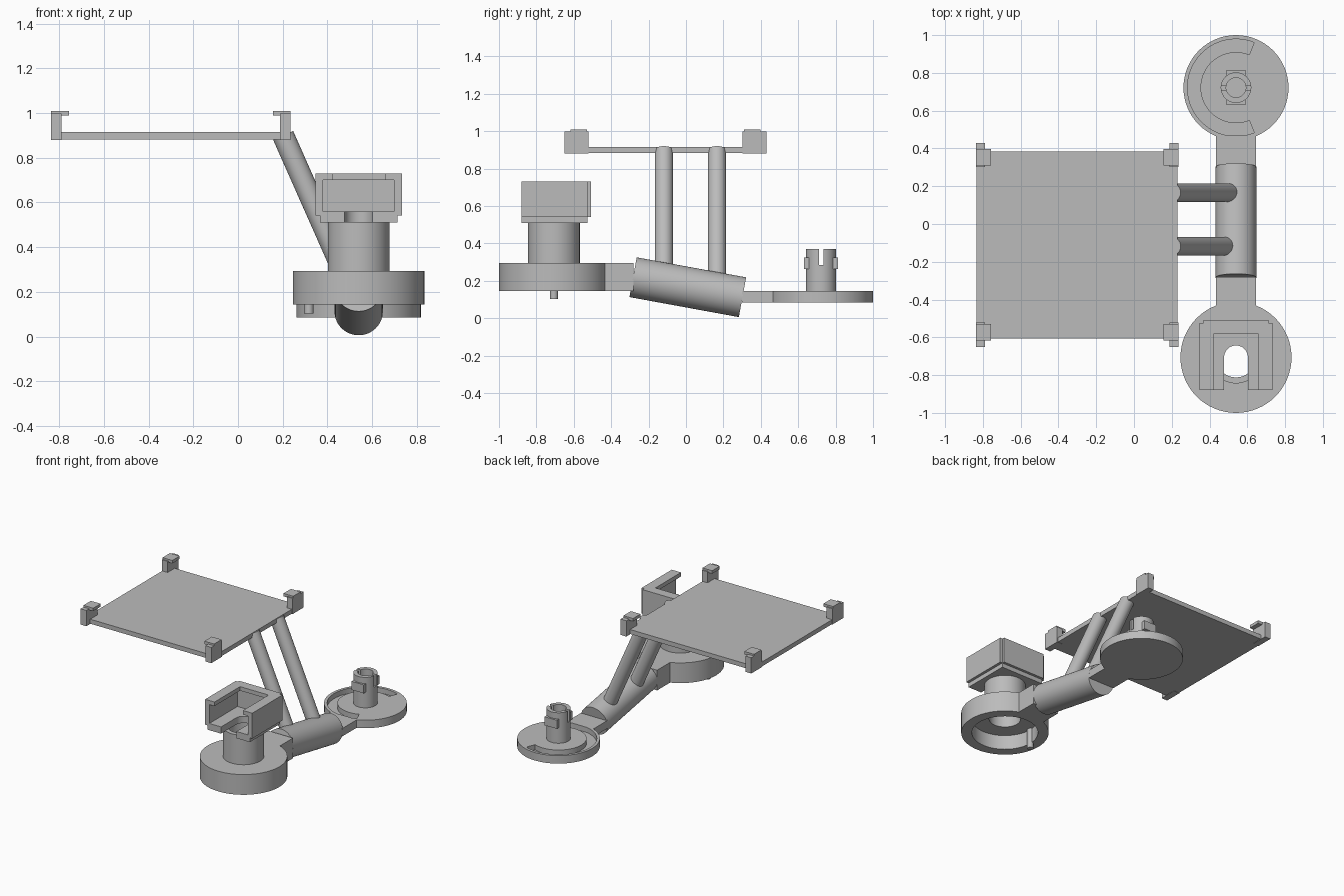
import bpy, bmesh
from math import sin, cos, radians
from mathutils import Vector

if "Cube" in bpy.data.objects:
    bpy.data.objects.remove(bpy.data.objects["Cube"], do_unlink=True)

grey = bpy.data.materials.new("plain grey")
grey.use_nodes = True
colour = (0.5, 0.5, 0.5, 1)
grey.diffuse_color = colour
grey.node_tree.nodes["Principled BSDF"].inputs["Base Color"].default_value = colour


def finish(name, bm):
    bmesh.ops.recalc_face_normals(bm, faces=bm.faces)
    mesh = bpy.data.meshes.new(name)
    bm.to_mesh(mesh)
    bm.free()
    mesh.materials.append(grey)
    obj = bpy.data.objects.new(name, mesh)
    bpy.context.collection.objects.link(obj)
    return obj


def prism(name, outline, z0, z1):
    bm = bmesh.new()
    face = bm.faces.new([bm.verts.new((x, y, z0)) for x, y in outline])
    top = bmesh.ops.extrude_face_region(bm, geom=[face])["geom"]
    verts = [v for v in top if isinstance(v, bmesh.types.BMVert)]
    bmesh.ops.translate(bm, verts=verts, vec=(0, 0, z1 - z0))
    return finish(name, bm)


def box(name, x0, x1, y0, y1, z0, z1):
    return prism(name, [(x0, y0), (x1, y0), (x1, y1), (x0, y1)], z0, z1)


def rod(name, start, end, radius, sides=64):
    start, end = Vector(start), Vector(end)
    axis = end - start
    bm = bmesh.new()
    bmesh.ops.create_cone(bm, cap_ends=True, segments=sides, radius1=radius,
                          radius2=radius, depth=axis.length)
    turn = Vector((0, 0, 1)).rotation_difference(axis).to_matrix().to_4x4()
    turn.translation = (start + end) / 2
    bm.transform(turn)
    return finish(name, bm)


def upright(name, x, y, z0, z1, radius):
    return rod(name, (x, y, z0), (x, y, z1), radius)


def cut(obj, *cutters):
    for cutter in cutters:
        mod = obj.modifiers.new("cut", "BOOLEAN")
        mod.operation, mod.solver, mod.object = "DIFFERENCE", "EXACT", cutter
        bpy.context.view_layer.objects.active = obj
        bpy.ops.object.modifier_apply(modifier=mod.name)
        bpy.data.objects.remove(cutter, do_unlink=True)
    return obj


CX = 0.54      # centre line of the wheels and tube
FY = -0.706    # front disc centre
BY = 0.722     # back disc centre

# Tray with four corner clips
box("tray", -0.833, 0.23, -0.605, 0.385, 0.882, 0.915)
for side, sx, edge in (("right", 1, -0.836), ("left", -1, 0.236)):
    for end, sy, mid in (("front", -1, -0.605), ("back", 1, 0.385)):
        xs = sorted((edge, edge + sx * 0.047))
        ys = sorted((mid + sy * 0.045, mid - sy * 0.083))
        box(f"clip_post_{end}_{side}", *xs, *ys, 0.88, 0.997)
        xs = sorted((edge, edge + sx * 0.08))
        ys = sorted((mid + sy * 0.012, mid - sy * 0.075))
        box(f"clip_cap_{end}_{side}", *xs, *ys, 0.988, 1.01)

# Slanted struts and the tilted tube
for name, y in (("front_strut", -0.118), ("back_strut", 0.166)):
    rod(name, (0.202, y, 0.9), (0.53, y, 0.16), 0.049)
rod("tilted_tube", (CX, -0.283, 0.219), (CX, 0.302, 0.112), 0.108)

# Front disc: cup open at the bottom, with a guide pin
cut(upright("front_disc", CX, FY, 0.144, 0.294, 0.294),
    upright("cup_cutter", CX, FY, 0.1, 0.25, 0.222),
    upright("bore_cutter", CX, FY, 0.2, 0.4, 0.106))
box("front_neck", CX - 0.107, CX + 0.107, FY + 0.25, -0.28, 0.144, 0.294)
upright("guide_pin", CX - 0.223, FY, 0.103, 0.27, 0.021)

# Hollow stem carrying the open holder
cut(upright("hollow_stem", CX, FY, 0.28, 0.512, 0.138),
    upright("bore_cutter", CX, FY, 0.2, 0.6, 0.106))


def floor_slot():
    arc = [(CX + 0.063 * cos(radians(a)), FY + 0.063 * sin(radians(a)))
           for a in range(0, 181, 6)]
    return prism("slot_cutter", arc + [(CX - 0.063, -1.1), (CX + 0.063, -1.1)], 0.45, 0.6)


cut(box("holder_base", CX - 0.173, CX + 0.173, -0.88, -0.527, 0.51, 0.545), floor_slot())
half = [(0.193, -0.88), (0.193, -0.525), (0.173, -0.525), (0.173, -0.508)]
outline = [(CX + x, y) for x, y in half] + [(CX - x, y) for x, y in reversed(half)]
cut(prism("holder", outline, 0.542, 0.73),
    box("pocket_cutter", CX - 0.159, CX + 0.159, -1.1, -0.55, 0.56, 0.7),
    box("lid_cutter", CX - 0.117, CX + 0.117, -1.1, -0.58, 0.65, 0.8),
    floor_slot())

# Back disc with a C-shaped guide groove
angles = [radians(a) for a in range(68, 293, 4)]
arc = [(0.257, a) for a in angles] + [(0.188, a) for a in reversed(angles)]
groove = [(CX + r * cos(a), BY + r * sin(a)) for r, a in arc]
cut(upright("back_disc", CX, BY, 0.085, 0.144, 0.278),
    prism("groove_cutter", groove, 0.106, 0.2))
box("back_neck", CX - 0.107, CX + 0.107, 0.3, BY - 0.25, 0.085, 0.144)

# Split snap post with two catches
cut(upright("snap_post", CX, BY, 0.14, 0.37, 0.081),
    upright("bore_cutter", CX, BY, 0.15, 0.5, 0.052),
    box("split_cutter", CX - 0.2, CX + 0.2, BY - 0.012, BY + 0.012, 0.285, 0.5))
for name, s in (("front_catch", -1), ("back_catch", 1)):
    ys = sorted((BY + s * 0.06, BY + s * 0.092))
    box(name, CX - 0.05, CX + 0.05, *ys, 0.262, 0.325)

# Smooth round surfaces, keep hard edges
bpy.ops.object.select_all(action="DESELECT")
for obj in bpy.context.collection.objects:
    if obj.type == "MESH" and obj.data.materials and obj.data.materials[0] == grey:
        obj.select_set(True)
        bpy.context.view_layer.objects.active = obj
bpy.ops.object.shade_smooth_by_angle(angle=radians(30))
